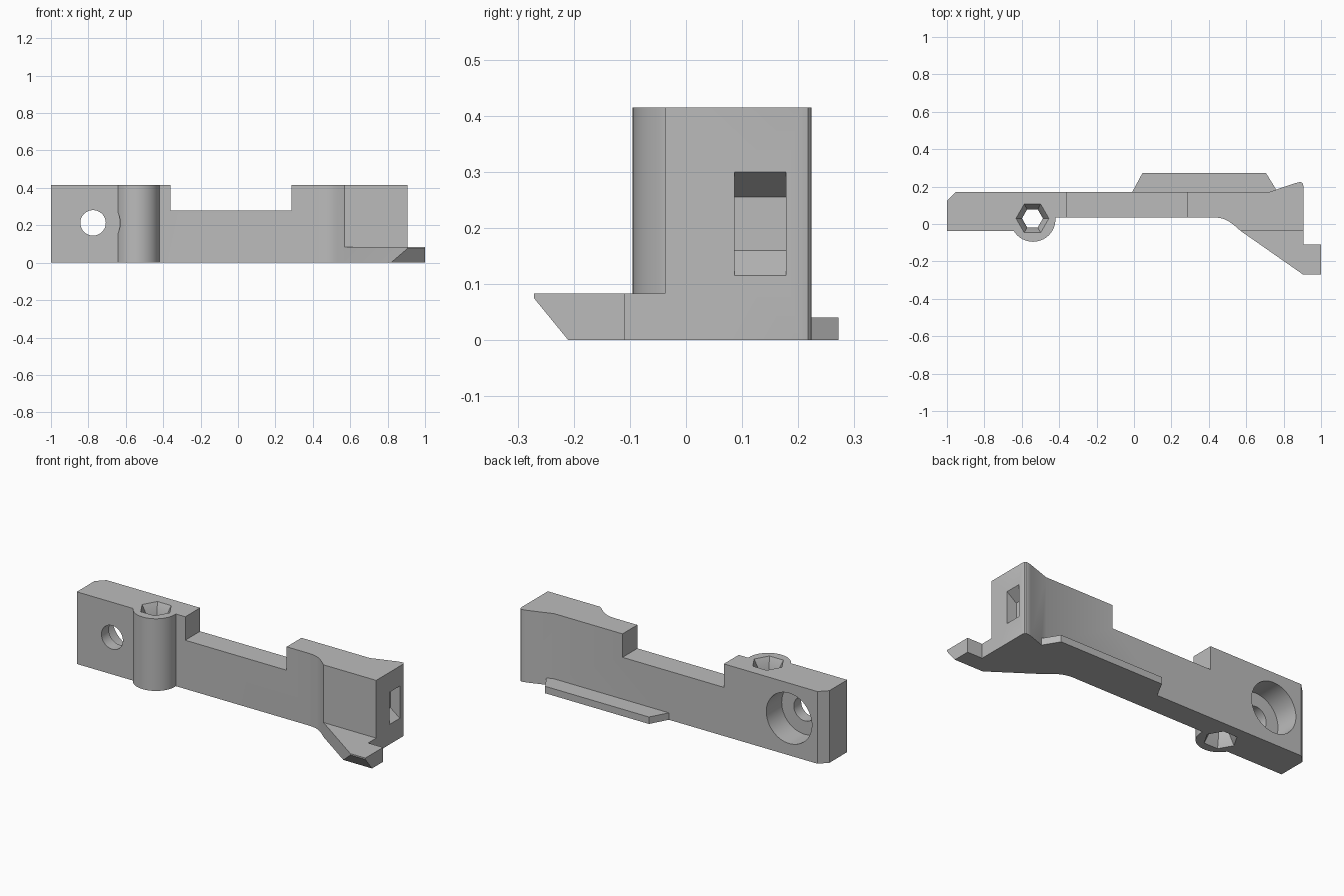
import bpy
import math

if "Cube" in bpy.data.objects:
    bpy.data.objects.remove(bpy.data.objects["Cube"], do_unlink=True)

gray = bpy.data.materials.new("plain_gray")
gray.use_nodes = True
COLOUR = (0.5, 0.5, 0.5, 1)
gray.diffuse_color = COLOUR
gray.node_tree.nodes["Principled BSDF"].inputs["Base Color"].default_value = COLOUR

HEIGHT = 0.415
FRONT, WEB, BACK = -0.037, 0.035, 0.17


def loft(name, rings):
    """Closed solid through rings of equal point count."""
    n = len(rings[0])
    verts = [p for ring in rings for p in ring]
    faces = [list(range(n))[::-1], list(range(len(verts) - n, len(verts)))]
    for r in range(len(rings) - 1):
        for i in range(n):
            j = (i + 1) % n
            faces.append([r * n + i, r * n + j, (r + 1) * n + j, (r + 1) * n + i])
    mesh = bpy.data.meshes.new(name)
    mesh.from_pydata(verts, [], faces)
    mesh.materials.append(gray)
    bpy.context.view_layer.update()
    obj = bpy.data.objects.new(name, mesh)
    bpy.context.collection.objects.link(obj)
    return obj


def prism(name, outline, z0, z1):
    return loft(name, [[(x, y, z) for x, y in outline] for z in (z0, z1)])


def ngon(x, y, radius, sides):
    return [(x + radius * math.cos(a), y + radius * math.sin(a))
            for a in (math.tau * i / sides for i in range(sides))]


def bore(name, radius, y0, y1):
    """Round cutter along y, centred on the bolt hole."""
    ring = ngon(-0.775, 0.213, radius, 64)
    return loft(name, [[(x, y, z) for x, z in ring] for y in (y1, y0)])


def combine(target, tool, operation):
    mod = target.modifiers.new(tool.name, 'BOOLEAN')
    mod.operation = operation
    mod.solver = 'EXACT'
    mod.object = tool
    bpy.context.view_layer.update()
    graph = bpy.context.evaluated_depsgraph_get()
    result = bpy.data.meshes.new_from_object(target.evaluated_get(graph))
    target.modifiers.clear()
    target.data = result
    bpy.data.objects.remove(tool, do_unlink=True)


# Main bar with the curved shoulder and the flared right end
bar = prism("mounting_bar", [
    (-1, FRONT), (-0.54, FRONT), (-0.54, WEB), (0.43, WEB), (0.455, 0.033),
    (0.48, 0.027), (0.505, 0.015), (0.53, -0.002), (0.57, FRONT), (0.905, FRONT),
    (0.905, 0.205), (0.902, 0.217), (0.895, 0.223), (0.884, 0.224), (0.86, 0.218),
    (0.72, BACK), (-0.955, BACK), (-1, 0.125)], 0, HEIGHT)

# Low saddle between the two tall ends
combine(bar, prism("saddle_cut", [(-0.36, -0.5), (0.285, -0.5), (0.285, 0.5), (-0.36, 0.5)],
                   0.28, 0.6), 'DIFFERENCE')

# Round screw boss with clearance beside the bolt hole
boss = prism("screw_boss", ngon(-0.54, 0.025, 0.12, 64), 0, HEIGHT)
combine(boss, bore("clearance", 0.145, -0.3, -0.02), 'DIFFERENCE')
combine(bar, boss, 'UNION')

# Foot at the right end, undercut at its front
foot = prism("foot", [(0.57, FRONT), (0.905, -0.271), (1, -0.271), (1, -0.11),
                      (0.905, -0.11), (0.905, 0.02), (0.57, 0.02)], 0, 0.083)
under = [(-0.1935, -0.02), (-0.2935, 0.1025), (-0.4, -0.02)]
combine(foot, loft("foot_undercut", [[(x, y, z) for y, z in under] for x in (0.5, 1.2)]),
        'DIFFERENCE')
combine(bar, foot, 'UNION')

# Thin rib along the lower back
combine(bar, prism("back_rib", [(-0.01, BACK), (-0.01, 0.1), (0.76, 0.1), (0.76, 0.184),
                                (0.706, 0.272), (0.045, 0.272)], 0, 0.04), 'UNION')

# Bolt hole with a wide counterbore at the back
combine(bar, bore("bolt_hole", 0.068, -0.3, 0.4), 'DIFFERENCE')
combine(bar, bore("counterbore", 0.145, 0.03, 0.4), 'DIFFERENCE')

# Hexagonal passage, flared at both ends
flare = [(0, 0.088), (0.06, 0.056), (HEIGHT - 0.06, 0.056), (HEIGHT, 0.088)]
levels = [(-0.05, 0.088)] + flare + [(HEIGHT + 0.05, 0.088)]
combine(bar, loft("hex_passage", [[(x, y, z) for x, y in ngon(-0.543, 0.03, r, 6)]
                                  for z, r in levels]), 'DIFFERENCE')

# Pocket in the right end with sloping floor and ceiling
pocket = [(0.845, 0.16, 0.255), (0.905, 0.115, 0.3), (0.95, 0.115, 0.3)]
combine(bar, loft("end_pocket", [[(x, 0.086, lo), (x, 0.178, lo), (x, 0.178, hi), (x, 0.086, hi)]
                                 for x, lo, hi in pocket]), 'DIFFERENCE')

# Smooth curves, sharp corners
bpy.ops.object.select_all(action='DESELECT')
bar.select_set(True)
bpy.context.view_layer.objects.active = bar
bpy.ops.object.shade_smooth_by_angle(angle=math.radians(28))
